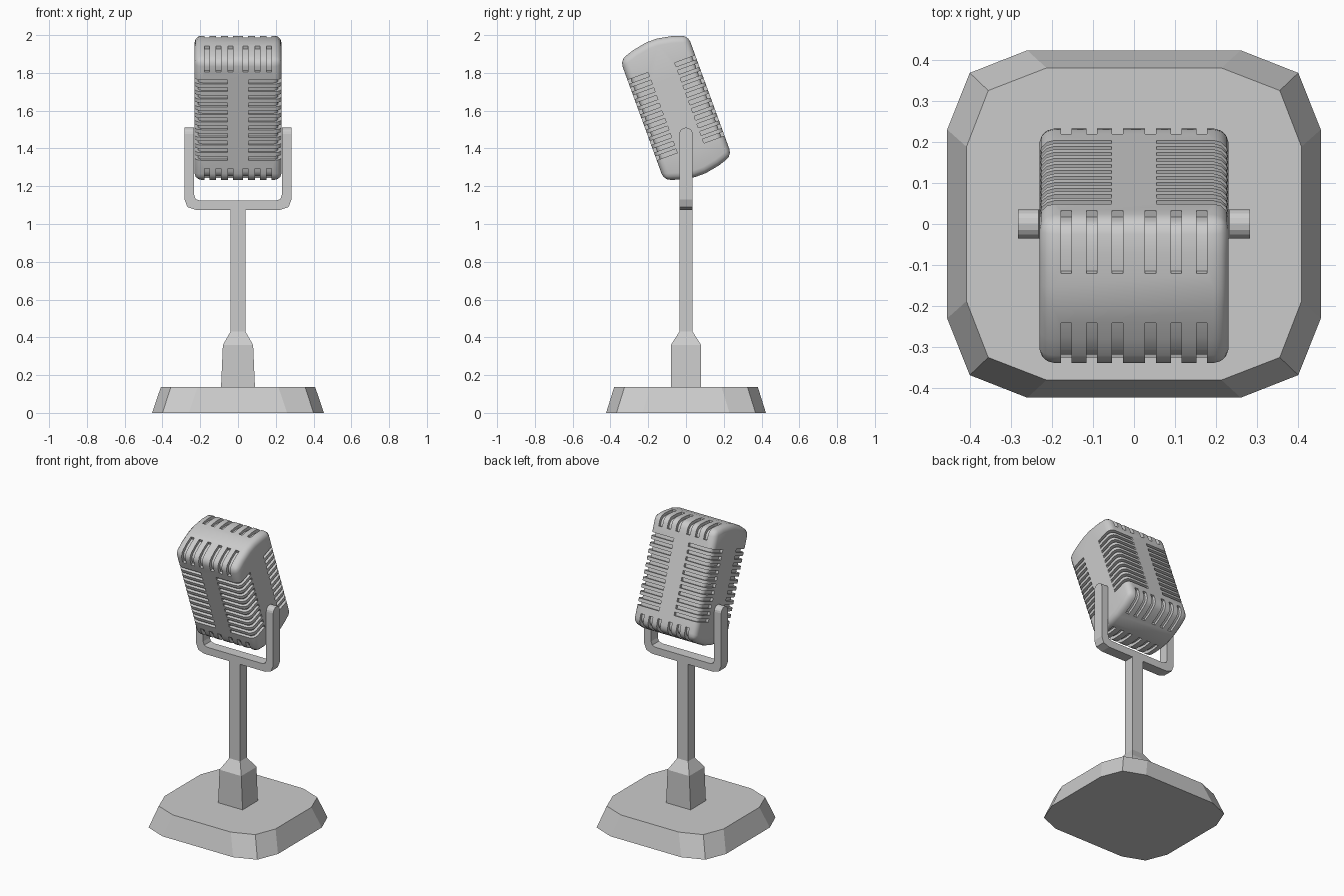
import bpy, bmesh
from math import radians, degrees
from mathutils import Matrix

if "Cube" in bpy.data.objects:
    bpy.data.objects.remove(bpy.data.objects["Cube"])


def loft(rings):
    """Closed bmesh skinned through rings of equal point count."""
    bm = bmesh.new()
    vs = [[bm.verts.new(p) for p in ring] for ring in rings]
    n = len(vs[0])
    for a, b in zip(vs, vs[1:]):
        for i in range(n):
            j = (i + 1) % n
            bm.faces.new((a[i], a[j], b[j], b[i]))
    bm.faces.new(vs[0])
    bm.faces.new(vs[-1])
    bmesh.ops.recalc_face_normals(bm, faces=bm.faces)
    return bm


def to_object(bm, name, matrix=None):
    mesh = bpy.data.meshes.new(name)
    bm.to_mesh(mesh)
    bm.free()
    ob = bpy.data.objects.new(name, mesh)
    bpy.context.collection.objects.link(ob)
    if matrix:
        ob.matrix_world = matrix
    return ob


def apply_difference(ob, cutter):
    m = ob.modifiers.new("cut", 'BOOLEAN')
    m.operation, m.solver, m.object = 'DIFFERENCE', 'EXACT', cutter
    bpy.context.view_layer.update()
    bpy.context.view_layer.objects.active = ob
    bpy.ops.object.modifier_apply(modifier=m.name)


def four_way(quarter):
    """Mirror a quarter outline (running from +y side to +x side) into a loop."""
    half = quarter + [(x, -y) for x, y in reversed(quarter)]
    return half + [(-x, y) for x, y in reversed(half)]


# Base: tapered slab with clipped corners
low = four_way([(0.26, 0.423), (0.40, 0.368), (0.455, 0.23)])
high = four_way([(0.213, 0.38), (0.355, 0.325), (0.408, 0.188)])
to_object(loft([[(x, y, 0) for x, y in low], [(x, y, 0.138) for x, y in high]]), "base")

# Stem: square collar narrowing into the post
sections = [(0.09, 0.08, 0.13), (0.08, 0.08, 0.36), (0.04, 0.035, 0.43), (0.04, 0.035, 1.085)]
to_object(loft([[(x, y, z) for x, y in four_way([(w, d)])] for w, d, z in sections]), "stem")

# Fork: U-shaped yoke with rounded arm tips
half_u = [(0.232, 1.51), (0.232, 1.155), (0.224, 1.132), (0.20, 1.124)]
half_out = [(0.225, 1.075), (0.268, 1.09), (0.283, 1.13), (0.283, 1.51)]
inner = half_u + [(-x, z) for x, z in reversed(half_u)]
outer = [(-x, z) for x, z in reversed(half_out)] + half_out
bm = loft([[(x, y, z) for x, z in inner + outer] for y in (-0.035, 0.035)])
tips = [e for e in bm.edges if all(v.co.z > 1.5 for v in e.verts)
        and abs(e.verts[0].co.y - e.verts[1].co.y) < 1e-4]
bmesh.ops.bevel(bm, geom=tips, offset=0.033, segments=4, profile=0.5, affect='EDGES')
to_object(bm, "fork")

# Head: rounded, crowned box tilted forward, with a smaller core as the slot floor
TILT = Matrix.Translation((0, -0.053, 1.615)) @ Matrix.Rotation(radians(20), 4, 'X')


def capsule(name, inset, radius):
    crown = [(0.03, 0.379 - inset), (0.11, 0.364 - inset), (0.191 - inset, 0.338 - inset)]
    loop = four_way(crown)
    bm = loft([[(x, y, z) for y, z in loop] for x in (inset - 0.23, 0.23 - inset)])
    edges = [e for e in bm.edges if e.calc_face_angle() > radians(45)]
    bmesh.ops.bevel(bm, geom=edges, offset=radius, segments=3, profile=0.5, affect='EDGES')
    return to_object(bm, name, TILT)


def add_box(bm, x, y, z):
    """Box from three (low, high) ranges."""
    size = [abs(b - a) for a, b in (x, y, z)]
    mid = [(a + b) / 2 for a, b in (x, y, z)]
    bmesh.ops.create_cube(bm, size=1, matrix=Matrix.Translation(mid) @ Matrix.Diagonal((*size, 1)))


head = capsule("head", 0, 0.036)
core = capsule("core_cutter", 0.018, 0.026)

bm = bmesh.new()
for sy in (-1, 1):
    # horizontal slots wrapping the upright corners
    for sx in (-1, 1):
        for i in range(11):
            z = (i - 5) * 0.043
            add_box(bm, (sx * 0.055, sx * 0.3), (sy * 0.075, sy * 0.3), (z - 0.011, z + 0.011))
    # slots wrapping the top and bottom edges
    for sz in (-1, 1):
        for x in (-0.165, -0.103, -0.04, 0.04, 0.103, 0.165):
            add_box(bm, (x - 0.013, x + 0.013), (sy * 0.064, sy * 0.3), (sz * 0.272, sz * 0.5))
slots = to_object(bm, "slot_cutter", TILT)

apply_difference(slots, core)
apply_difference(head, slots)
for helper in (core, slots):
    bpy.data.objects.remove(helper, do_unlink=True)

bpy.ops.object.select_all(action='DESELECT')
head.select_set(True)
bpy.context.view_layer.objects.active = head
bpy.ops.object.shade_smooth_by_angle(angle=radians(35))
